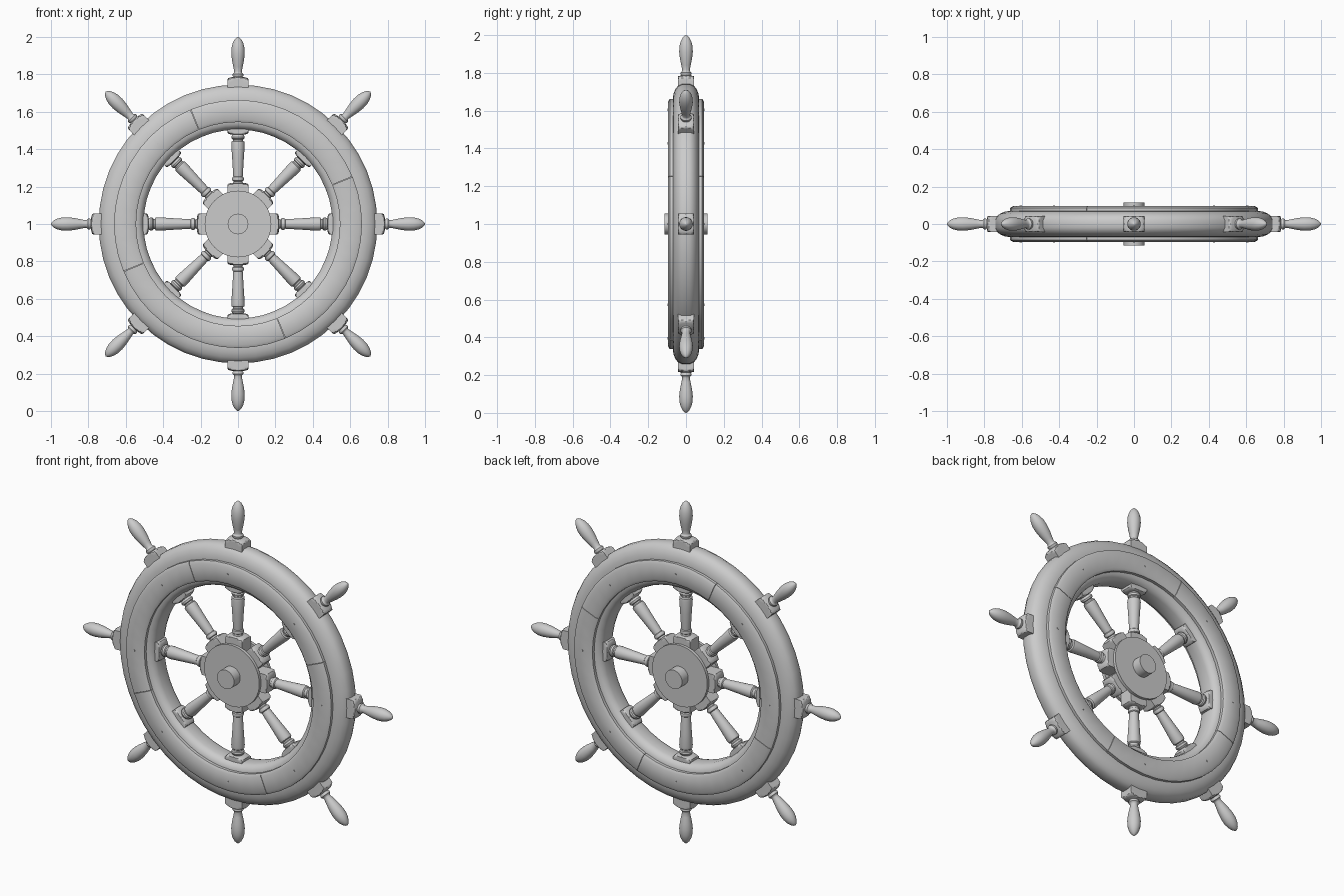
import bpy
from math import sin, cos, pi, radians, atan2

if "Cube" in bpy.data.objects:
    bpy.data.objects.remove(bpy.data.objects["Cube"])

CENTRE = (0, 0, 1)


def make(name, verts, faces, angle=32):
    me = bpy.data.meshes.new(name)
    me.from_pydata(verts, [], faces)
    me.shade_smooth()
    me.set_sharp_from_angle(angle=radians(angle))
    ob = bpy.data.objects.new(name, me)
    ob.location = CENTRE
    bpy.context.collection.objects.link(ob)
    return ob


def ring(name, profile, a0=0.0, a1=2 * pi, steps=48):
    """Sweep a closed (radius, y) profile around the y axis; partial arcs are capped."""
    full = a1 - a0 > 6.28
    n, rows = len(profile), steps if full else steps + 1
    verts = []
    for i in range(rows):
        a = a0 + (a1 - a0) * i / steps
        verts += [(r * cos(a), y, r * sin(a)) for r, y in profile]
    faces = [(i * n + j, i * n + (j + 1) % n,
              (i + 1) % rows * n + (j + 1) % n, (i + 1) % rows * n + j)
             for i in range(steps) for j in range(n)]
    if not full:
        faces += [tuple(reversed(range(n))), tuple(range((rows - 1) * n, rows * n))]
    return make(name, verts, faces)


def disc(name, radius, y0, y1, at=(0, 0), segs=48):
    verts = [(at[0] + radius * cos(2 * pi * i / segs), y, at[1] + radius * sin(2 * pi * i / segs))
             for y in (y0, y1) for i in range(segs)]
    faces = [(i, i + segs, (i + 1) % segs + segs, (i + 1) % segs) for i in range(segs)]
    faces += [tuple(range(segs)), tuple(reversed(range(segs, 2 * segs)))]
    return make(name, verts, faces)


def shoulder(z0, r0, z1, r1, n=7):
    """Rounded shoulder: quarter ellipse growing from (z0, r0) to (z1, r1)."""
    return [(z0 + (z1 - z0) * (1 - cos(t)), r0 + (r1 - r0) * sin(t))
            for t in (pi / 2 * i / n for i in range(n + 1))]


def turned(name, profile, hx, hy):
    """Turned (z, radius) profile cut from stock with a 2hx by 2hy section."""
    c, k = atan2(hy, hx), 5
    quad = [c * i / k for i in range(k)] + [c + (pi / 2 - c) * i / k for i in range(k)]
    angs = quad + [pi - a for a in [pi / 2] + quad[:0:-1]]
    angs += [a + pi for a in angs]
    n, verts = len(angs), []
    for z, rad in profile:
        for a in angs:
            r = min(rad, hx / max(abs(cos(a)), 1e-6), hy / max(abs(sin(a)), 1e-6))
            verts.append((r * cos(a), r * sin(a), z))
    faces = [(i * n + j, i * n + (j + 1) % n, (i + 1) * n + (j + 1) % n, (i + 1) * n + j)
             for i in range(len(profile) - 1) for j in range(n)]
    faces += [tuple(reversed(range(n))), tuple(range(len(verts) - n, len(verts)))]
    return make(name, verts, faces, 35)


# rim body: rounded inner and outer edges
half = [(0.505, 0.03), (0.512, 0.05), (0.53, 0.066), (0.55, 0.07), (0.665, 0.07),
        (0.69, 0.066), (0.715, 0.056), (0.735, 0.04), (0.745, 0.02)]
ring("rim", half + [(r, -y) for r, y in reversed(half)])

# raised face rings, four jointed segments on each side
for side, s in (("front", -1), ("back", 1)):
    prof = [(0.545, s * 0.06), (0.545, s * 0.086), (0.56, s * 0.095),
            (0.647, s * 0.095), (0.663, s * 0.086), (0.663, s * 0.06)]
    if s > 0:
        prof.reverse()
    gap = 0.002
    for q in range(4):
        a = radians(22.5 + 90 * q)
        ring(f"{side}_face_segment_{q + 1}", prof[::-1], a + gap, a + pi / 2 - gap, 12)
    # small pegs over each spoke
    for k in range(8):
        a = k * pi / 4
        y = sorted((s * 0.085, s * 0.098))
        disc(f"{side}_peg_{k + 1}", 0.006, *y, at=(0.605 * cos(a), 0.605 * sin(a)), segs=12)

# hub: core, two plates and the axle
disc("hub_core", 0.14, -0.045, 0.045)
disc("hub_front_plate", 0.178, -0.058, -0.04)
disc("hub_back_plate", 0.178, 0.04, 0.058)
disc("axle", 0.055, -0.115, 0.115, segs=32)

# spoke with handle: square blocks at hub and rim, turned in between
spoke_profile = [(0.09, 0.08)]
spoke_profile += shoulder(0.22, 0.026, 0.18, 0.08)[::-1]
spoke_profile += [(0.228, 0.024), (0.232, 0.03), (0.242, 0.032), (0.25, 0.03), (0.254, 0.025),
                  (0.262, 0.026), (0.35, 0.031), (0.425, 0.036), (0.44, 0.034), (0.445, 0.027),
                  (0.452, 0.027), (0.456, 0.033), (0.466, 0.035), (0.475, 0.031)]
spoke_profile += shoulder(0.478, 0.028, 0.52, 0.08)
spoke_profile += shoulder(0.785, 0.03, 0.735, 0.08)[::-1]
spoke_profile += [(0.787, 0.025), (0.793, 0.029), (0.802, 0.029), (0.808, 0.022), (0.815, 0.02),
                  (0.84, 0.025), (0.875, 0.032), (0.91, 0.036), (0.94, 0.035), (0.965, 0.029),
                  (0.985, 0.019), (0.996, 0.009), (1.0, 0.002)]
first = turned("spoke_1", spoke_profile, 0.055, 0.042)
for k in range(1, 8):
    ob = first.copy()
    ob.name = f"spoke_{k + 1}"
    ob.rotation_euler = (0, k * pi / 4, 0)
    bpy.context.collection.objects.link(ob)

# consistent outward normals
import bmesh
for me in bpy.data.meshes:
    bm = bmesh.new()
    bm.from_mesh(me)
    bmesh.ops.recalc_face_normals(bm, faces=bm.faces)
    bm.to_mesh(me)
    bm.free()
